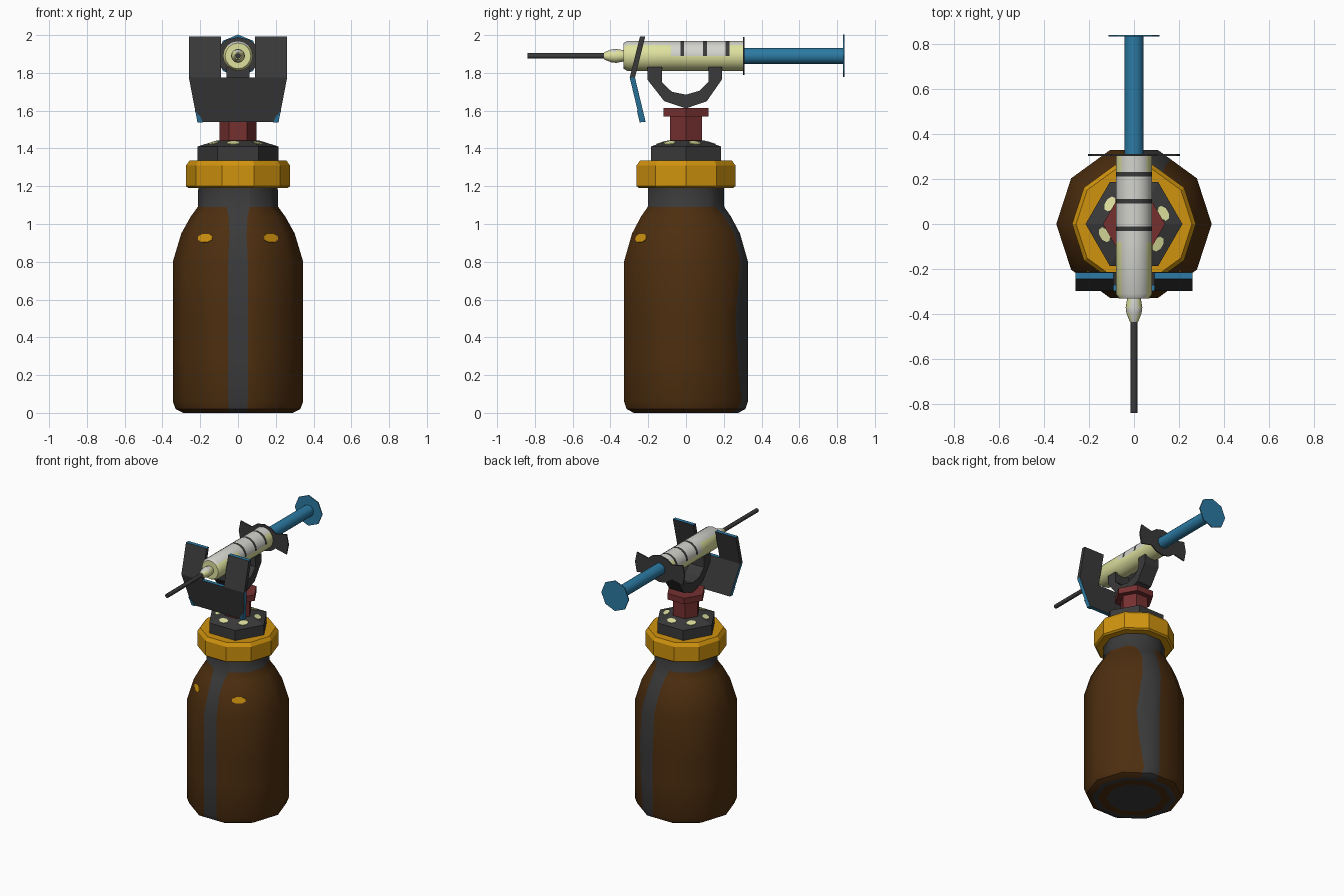
import bpy, bmesh, math
from mathutils import Vector, Matrix

if "Cube" in bpy.data.objects:
    bpy.data.objects.remove(bpy.data.objects["Cube"])


def srgb(r, g, b):
    f = lambda c: ((c / 255 + 0.055) / 1.055) ** 2.4 if c > 10 else c / 3294
    return (f(r), f(g), f(b), 1)


def material(name, *rgb):
    m = bpy.data.materials.new(name)
    m.diffuse_color = srgb(*rgb)
    m.use_nodes = True
    m.node_tree.nodes["Principled BSDF"].inputs["Base Color"].default_value = m.diffuse_color
    return m


BROWN = material("brown_glass", 77, 46, 15)
GREY = material("dark_grey", 58, 58, 59)
YELLOW = material("amber_yellow", 208, 147, 14)
RED = material("dark_red", 118, 48, 48)
BLUE = material("plunger_blue", 44, 122, 163)
CREAM = material("cream", 222, 225, 158)
WHITE = material("off_white", 212, 212, 206)


def finish(name, bm, mats, rule=None, smooth=None):
    bmesh.ops.recalc_face_normals(bm, faces=bm.faces)
    bm.normal_update()
    if rule:
        for f in bm.faces:
            f.material_index = rule(f)
    me = bpy.data.meshes.new(name)
    bm.to_mesh(me)
    bm.free()
    for m in mats:
        me.materials.append(m)
    if smooth:
        me.polygons.foreach_set("use_smooth", [True] * len(me.polygons))
        me.set_sharp_from_angle(angle=math.radians(smooth))
    ob = bpy.data.objects.new(name, me)
    bpy.context.collection.objects.link(ob)
    return ob


def loft(bm, rings):
    """Skin a list of point loops and cap both ends."""
    rings = [[bm.verts.new(p) for p in ring] for ring in rings]
    n = len(rings[0])
    for a, b in zip(rings, rings[1:]):
        for i in range(n):
            j = (i + 1) % n
            bm.faces.new((a[i], a[j], b[j], b[i]))
    bm.faces.new(rings[0])
    bm.faces.new(rings[-1])


AXIS_Z = 1.89  # height of the syringe centre line


def lathe(name, profile, n, mats, along_y=False, rule=None, smooth=None, phase=0.0):
    bm = bmesh.new()
    rings = []
    for r, h in profile:
        ring = []
        for i in range(n):
            a = 2 * math.pi * (i + phase) / n
            u, v = r * math.cos(a), r * math.sin(a)
            ring.append((u, h, AXIS_Z + v) if along_y else (u, v, h))
        rings.append(ring)
    loft(bm, rings)
    return finish(name, bm, mats, rule, smooth)


def prism(name, outline, place, depth, mats, rule=None):
    """Extrude a 2D outline; place(u, v, d) gives the 3D point."""
    bm = bmesh.new()
    loft(bm, [[place(u, v, d) for u, v in outline] for d in depth])
    return finish(name, bm, mats, rule)


def spot(name, centre, azimuth, tilt, half_w, half_h, mat):
    """Thin oval plate lying on a sloped face."""
    out = Vector((math.cos(azimuth) * math.cos(tilt), math.sin(azimuth) * math.cos(tilt), math.sin(tilt)))
    side = Vector((-math.sin(azimuth), math.cos(azimuth), 0))
    up = out.cross(side)
    bm = bmesh.new()
    ring = [(half_w * math.cos(k * math.pi / 4 + math.pi / 8),
             half_h * math.sin(k * math.pi / 4 + math.pi / 8)) for k in range(8)]
    loft(bm, [[Vector(centre) + side * u + up * v + out * d for u, v in ring] for d in (-0.004, 0.004)])
    finish(name, bm, [mat])


# Bottle: ten-sided lathe with extra columns along the two stripe edges
# ring = radius, height, front stripe half angle, back stripe start and end
RINGS = [(0.19, 0, 9, 60, 82), (0.25, 0, 9, 60, 82), (0.29, 0, 9, 60, 82), (0.33, 0.02, 9, 60, 82),
         (0.345, 0.06, 9, 62, 82), (0.345, 0.3, 9, 56, 82), (0.345, 0.5, 9, 53, 82),
         (0.345, 0.8, 9, 60, 84), (0.30, 0.95, 9, 62, 86), (0.25, 1.04, 12, 58, 88),
         (0.213, 1.09, 17, 50, 92), (0.21, 1.2, 17, 50, 92)]
bm = bmesh.new()
loops = []
for r, z, half, b0, b1 in RINGS:
    cols = sorted([36 * k for k in range(10)] + [270 - half, 270 + half, b0, b1])
    loops.append([])
    for az in cols:
        rr = r * math.cos(math.radians(18)) / math.cos(math.radians(az % 36 - 18))
        loops[-1].append((rr * math.cos(math.radians(az)), rr * math.sin(math.radians(az)), z))
loft(bm, loops)


def bottle_rule(f):
    c = f.calc_center_median()
    if c.z > 1.07 and c.z > 1.1 or len(f.verts) > 4:
        return 1
    if c.z < 0.001:
        return 0 if math.hypot(c.x, c.y) < 0.23 else 1
    az = math.degrees(math.atan2(c.y, c.x)) % 360
    front = abs(az - 270) < 5
    back = 52 < az < 91 and not (az < 53)
    return 1 if front or back else 0


finish("bottle", bm, [BROWN, GREY], bottle_rule, 40)

# Oval marks on the bottle shoulder
for az in (234, 306):
    a = math.radians(az)
    spot("shoulder_mark", (0.2925 * math.cos(a), 0.2925 * math.sin(a), 0.925),
         a, math.radians(16), 0.05, 0.025, YELLOW)

# Screw cap, hexagonal base and red stem
lathe("cap", [(0.262, 1.19), (0.275, 1.2), (0.275, 1.31), (0.257, 1.335)], 10, [YELLOW])
lathe("hex_base", [(0.215, 1.33), (0.215, 1.41), (0.11, 1.443)], 6, [GREY])
lathe("stem", [(0.097, 1.42), (0.097, 1.58)], 6, [RED])
lathe("stem_flange", [(0.138, 1.57), (0.138, 1.615)], 6, [RED])
for k in range(6):
    a = math.radians(30 + 60 * k)
    x = 0.135 * math.cos(a) + 0.024 * math.sin(a)
    y = 0.135 * math.sin(a) - 0.024 * math.cos(a)
    spot("base_dot", (x, y, 1.4275), a, math.radians(72), 0.036, 0.024, CREAM)

# U-shaped cradle
outer = [(-0.205, 1.83), (-0.205, 1.765), (-0.115, 1.65), (0, 1.612), (0.11, 1.65), (0.19, 1.765), (0.19, 1.83)]
inner = [(0.12, 1.83), (0.12, 1.755), (0.07, 1.705), (0, 1.685), (-0.075, 1.70), (-0.127, 1.75), (-0.127, 1.83)]
bm = bmesh.new()
inner.reverse()
loft(bm, [[(-0.06, *o), (0.06, *o), (0.06, *i), (-0.06, *i)] for o, i in zip(outer, inner)])
finish("cradle", bm, [GREY])


# Bent shield: lower plate and two upper flaps, blue on the cut edges
def shield(u, v, d):
    y = -0.298 + (v - 1.775) * 0.25 if v > 1.775 else -0.298 + (1.775 - v) * 0.24
    return (u, y + d, v)


def edge_rule(f):
    n = f.normal
    return 1 if abs(n.y) < 0.5 and (f.calc_center_median().z < 1.76 or n.z > 0.6) else 0


prism("shield_lower", [(-0.26, 1.775), (-0.215, 1.54), (0.215, 1.54), (0.26, 1.775)],
      shield, (0, 0.028), [GREY, BLUE], edge_rule)
for s in (-1, 1):
    prism("shield_flap", [(s * 0.09, 1.775), (s * 0.26, 1.775), (s * 0.26, 1.993), (s * 0.09, 1.993)],
          shield, (0, 0.028), [GREY, BLUE], edge_rule)
    prism("shield_corner", [(s * 0.229, 1.60), (s * 0.222, 1.58), (s * 0.214, 1.537), (s * 0.185, 1.537), (s * 0.2, 1.57)],
          shield, (-0.004, 0.002), [BLUE])


# Syringe barrel with graduation marks
def barrel_rule(f):
    c, n = f.calc_center_median(), f.normal
    if n.z > 0.1 and any(abs(c.y - t) < 0.008 for t in (-0.02, 0.1, 0.22)):
        return 2
    return 1 if n.z > 0.7 or (n.z > 0.1 and -0.08 < c.y < 0.23) else 0


stations = [-0.31, -0.08, -0.03, -0.01, 0.09, 0.11, 0.21, 0.23, 0.305]
lathe("barrel", [(0.068, -0.33)] + [(0.08, y) for y in stations], 16,
      [CREAM, WHITE, GREY], True, barrel_rule, 40)
lathe("nozzle", [(0.03, -0.33), (0.037, -0.37), (0.034, -0.395), (0.018, -0.435)], 12,
      [CREAM, WHITE], True, lambda f: 1 if f.normal.z > 0.7 else 0, 40)
lathe("needle", [(0.015, -0.84), (0.015, -0.42)], 8, [GREY], True, None, 50)

# Finger flange with two flared wings
half = [(0.0, 0.1), (0.06, 0.085), (0.1, 0.055), (0.19, 0.075), (0.205, 0.0),
        (0.19, -0.075), (0.1, -0.055), (0.06, -0.085), (0.0, -0.1)]
prism("finger_flange", half + [(-u, v) for u, v in half[-2:0:-1]],
      lambda u, v, d: (u, d, AXIS_Z + v), (0.301, 0.31), [GREY])

# Plunger rod and thumb disc
lathe("plunger_rod", [(0.043, 0.3), (0.043, 0.836)], 12, [BLUE], True, None, 40)
lathe("thumb_disc", [(0.113, 0.832), (0.113, 0.84)], 8, [BLUE], True)
